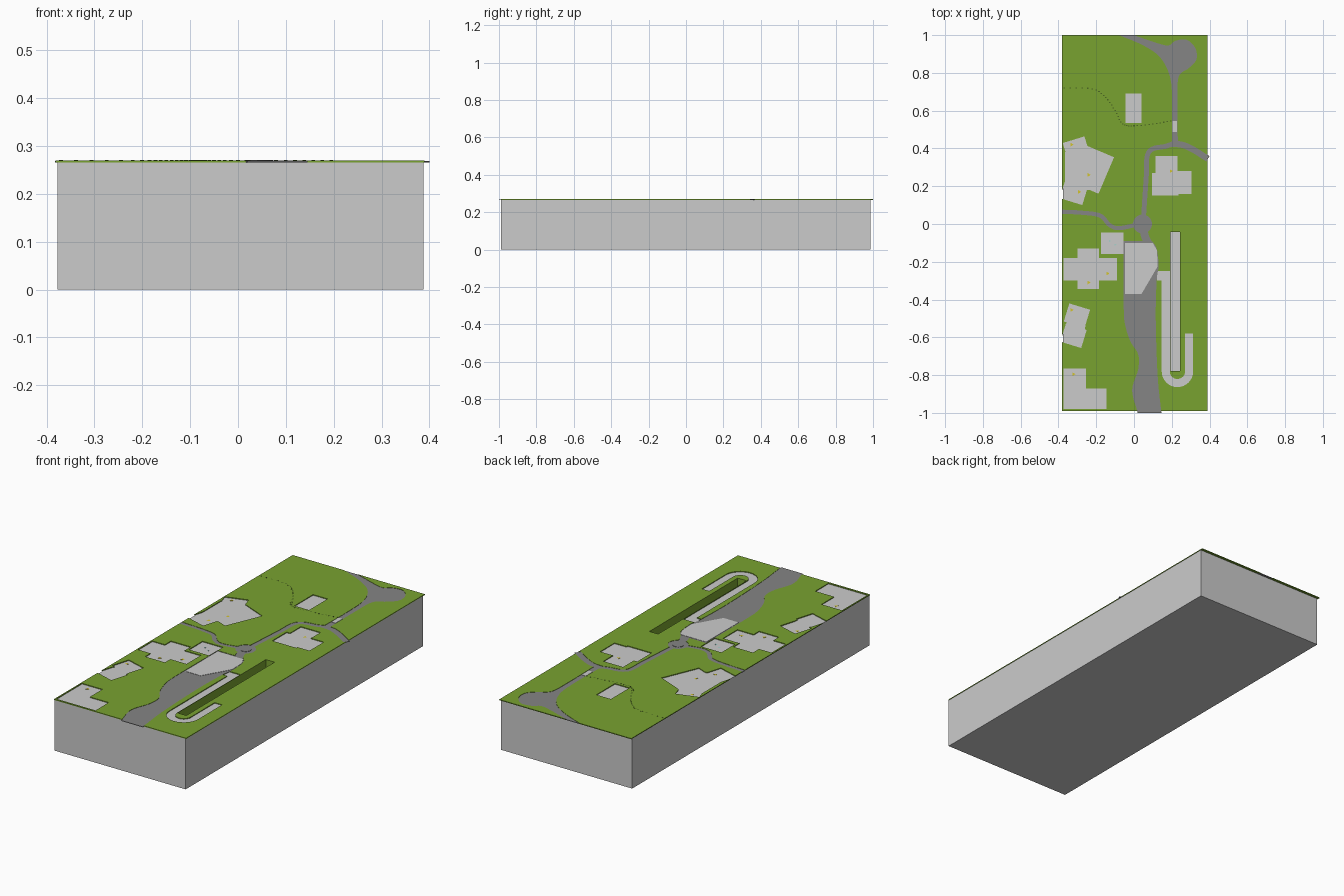
import bpy, bmesh, math
from mathutils import Vector

if "Cube" in bpy.data.objects:
    bpy.data.objects.remove(bpy.data.objects["Cube"])

BASE, ROAD, TOP = 0.266, 0.2685, 0.27


def material(name, rgb):
    m = bpy.data.materials.new(name)
    m.diffuse_color = (*rgb, 1)
    m.use_nodes = True
    m.node_tree.nodes["Principled BSDF"].inputs["Base Color"].default_value = m.diffuse_color
    return m


GREY = material("light_grey", (0.6, 0.6, 0.6))
GREEN = material("grass_green", (0.19, 0.36, 0.03))
ASPHALT = material("road_grey", (0.235, 0.235, 0.235))
DARK = material("dark_green", (0.07, 0.14, 0.015))
YELLOW = material("yellow", (0.65, 0.55, 0.03))
CYAN = material("pale_cyan", (0.35, 0.65, 0.6))


def prism(name, pts, z0, z1, mat):
    """Extrude a flat outline between two heights."""
    bm = bmesh.new()
    f = bm.faces.new([bm.verts.new((p[0], p[1], z0)) for p in pts])
    ext = bmesh.ops.extrude_face_region(bm, geom=[f])
    for v in ext["geom"]:
        if isinstance(v, bmesh.types.BMVert):
            v.co.z = z1
    bmesh.ops.recalc_face_normals(bm, faces=bm.faces[:])
    me = bpy.data.meshes.new(name)
    bm.to_mesh(me)
    bm.free()
    me.materials.append(mat)
    ob = bpy.data.objects.new(name, me)
    bpy.context.collection.objects.link(ob)
    return ob


def rect(x0, x1, y0, y1):
    return [(x0, y0), (x1, y0), (x1, y1), (x0, y1)]


def turned(cx, cy, w, h, deg):
    a = math.radians(deg)
    return [(cx + x * math.cos(a) - y * math.sin(a), cy + x * math.sin(a) + y * math.cos(a))
            for x, y in rect(-w / 2, w / 2, -h / 2, h / 2)]


def circle(cx, cy, r, n=32):
    return [(cx + r * math.cos(2 * math.pi * i / n), cy + r * math.sin(2 * math.pi * i / n))
            for i in range(n)]


def smooth(pts, n=6):
    """Catmull-Rom curve through the points."""
    p = [Vector(q) for q in pts]
    p = [2 * p[0] - p[1]] + p + [2 * p[-1] - p[-2]]
    out = []
    for a, b, c, d in zip(p, p[1:], p[2:], p[3:]):
        for i in range(n):
            t = i / n
            out.append(0.5 * (2 * b + (c - a) * t + (2 * a - 5 * b + 4 * c - d) * t * t
                              + (3 * b - a - 3 * c + d) * t ** 3))
    return out + [p[-2]]


def ribbon(path, w):
    """Outline of a strip of constant width along a path."""
    p = [Vector(q) for q in path]
    left, right = [], []
    for i, q in enumerate(p):
        t = (p[min(i + 1, len(p) - 1)] - p[max(i - 1, 0)]).normalized()
        n = Vector((-t.y, t.x)) * w / 2
        left.append(q + n)
        right.append(q - n)
    return left + right[::-1]


def cut(ob, outlines, z0, z1):
    """Subtract prisms from an object and remove the cutters."""
    cutters = []
    for o in outlines:
        c = prism("cutter", o, z0, z1, ob.data.materials[0])
        c.hide_render = True
        m = ob.modifiers.new("cut", "BOOLEAN")
        m.operation, m.solver, m.object = "DIFFERENCE", "EXACT", c
        cutters.append(c)
    bpy.context.view_layer.update()
    dg = bpy.context.evaluated_depsgraph_get()
    me = bpy.data.meshes.new_from_object(ob.evaluated_get(dg))
    ob.modifiers.clear()
    ob.data = me
    for c in cutters:
        bpy.data.objects.remove(c)


# road outlines
west_edge = smooth([(-0.08, 1.0), (0.05, 0.945), (0.14, 0.88), (0.19, 0.78), (0.202, 0.65), (0.2, 0.43)])
east_edge = smooth([(0.232, 0.43), (0.23, 0.65), (0.237, 0.78), (0.29, 0.825), (0.33, 0.87), (0.325, 0.93),
                    (0.28, 0.975), (0.22, 0.97), (0.18, 0.945), (0.1, 0.965), (0.0, 1.0)])
plaza_west = smooth([(-0.055, -0.42), (-0.05, -0.52), (-0.02, -0.62), (0.022, -0.69),
                     (0.022, -0.77), (-0.01, -0.88), (0.02, -1.0)])
plaza_east = smooth([(0.145, -1.0), (0.125, -0.8), (0.115, -0.5), (0.12, -0.3),
                     (0.13, -0.22), (0.12, -0.13), (0.095, -0.09)])
roads = {
    "north_road": west_edge + east_edge,
    "south_road": [(-0.055, -0.09)] + plaza_west + plaza_east,
    "east_road": ribbon(smooth([(0.2, 0.425), (0.26, 0.418), (0.32, 0.39), (0.391, 0.345)]), 0.033),
    "middle_road": ribbon(smooth([(0.23, 0.435), (0.17, 0.412), (0.1, 0.398), (0.07, 0.36), (0.066, 0.27),
                                  (0.058, 0.15), (0.05, 0.03)]), 0.026),
    "west_road": ribbon(smooth([(-0.382, 0.065), (-0.28, 0.06), (-0.18, 0.045), (-0.13, -0.005),
                                (-0.08, -0.022), (0.01, -0.005)]), 0.022),
    "link_road": ribbon(smooth([(0.05, -0.03), (0.06, -0.07), (0.085, -0.12)]), 0.042),
    "roundabout": circle(0.045, 0, 0.05),
}

# building plots
plots = [
    rect(-0.045, 0.04, 0.535, 0.69),
    turned(-0.295, 0.365, 0.12, 0.17, 17), turned(-0.225, 0.29, 0.17, 0.21, -23),
    turned(-0.31, 0.195, 0.125, 0.16, -17), turned(-0.3, 0.28, 0.13, 0.2, 0),
    rect(0.115, 0.23, 0.26, 0.36), rect(0.095, 0.235, 0.15, 0.27), rect(0.22, 0.305, 0.16, 0.28),
    rect(-0.175, -0.056, -0.16, -0.045), rect(-0.373, -0.09, -0.3, -0.18), rect(-0.3, -0.185, -0.345, -0.13),
    turned(-0.302, -0.485, 0.115, 0.1, -17), turned(-0.308, -0.54, 0.1, 0.16, -8),
    turned(-0.32, -0.592, 0.115, 0.1, -17),
    rect(-0.374, -0.255, -0.98, -0.765), rect(-0.28, -0.145, -0.98, -0.87),
]

# hooked ramp strip
arc = [(0.23 - 0.062 * math.cos(a), -0.78 - 0.062 * math.sin(a))
       for a in (math.pi * i / 16 for i in range(17))]
ramp = ribbon([(0.168, -0.25)] + arc + [(0.292, -0.58)], 0.043)
entry = rect(0.122, 0.16, -0.3, -0.25)
trench = rect(0.19, 0.245, -0.78, -0.04)

# base block with trench
block = prism("base_block", rect(-0.377, 0.388, -0.99, 0.987), 0, BASE, GREY)
cut(block, [trench], 0.16, 0.3)

# grass layer with openings for everything set into it
grass = prism("grass_layer", rect(-0.381, 0.39, -0.99, 1.0), BASE, TOP, GREEN)
cut(grass, list(roads.values()) + plots + [ramp, entry, trench], 0.25, 0.29)

# trench lining
for i, w in enumerate([(0.19, 0.192, -0.78, -0.04), (0.243, 0.245, -0.78, -0.04),
                       (0.192, 0.243, -0.78, -0.778), (0.192, 0.243, -0.042, -0.04)]):
    prism(f"trench_wall_{i}", rect(*w), 0.16, TOP, GREEN)

# road surfaces
for name, outline in roads.items():
    prism(name, outline, BASE, ROAD, ASPHALT)
prism("roundabout_island", circle(0.045, 0, 0.028), ROAD, 0.2705, ASPHALT)

# pale forecourt and bridge deck
prism("forecourt", [(-0.048, -0.1), (0.1, -0.1), (0.122, -0.14), (0.125, -0.225), (0.04, -0.37),
                    (-0.048, -0.37)], BASE, TOP, GREY)
prism("bridge_deck", rect(0.203, 0.228, 0.487, 0.545), BASE, TOP, GREY)

# dotted footpath
path = smooth([(-0.37, 0.72), (-0.22, 0.715), (-0.15, 0.67), (-0.1, 0.6), (-0.06, 0.53),
               (0.0, 0.52), (0.1, 0.53), (0.195, 0.545)], 5)
for i, p in enumerate(path):
    prism(f"path_dot_{i}", turned(p.x, p.y, 0.008, 0.006, 0), TOP, TOP + 0.0004, DARK)

# small coloured flecks on the plots
for i, (x, y) in enumerate([(-0.33, 0.42), (-0.24, 0.26), (-0.29, 0.17), (0.195, 0.28), (-0.14, -0.262),
                            (-0.24, -0.31), (-0.33, -0.455), (-0.32, -0.795)]):
    prism(f"yellow_fleck_{i}", circle(x, y, 0.011, 3), BASE, BASE + 0.0008, YELLOW)
for i, (x, y) in enumerate([(-0.13, -0.09), (-0.1, -0.11)]):
    prism(f"cyan_fleck_{i}", circle(x, y, 0.007, 3), BASE, BASE + 0.0008, CYAN)
